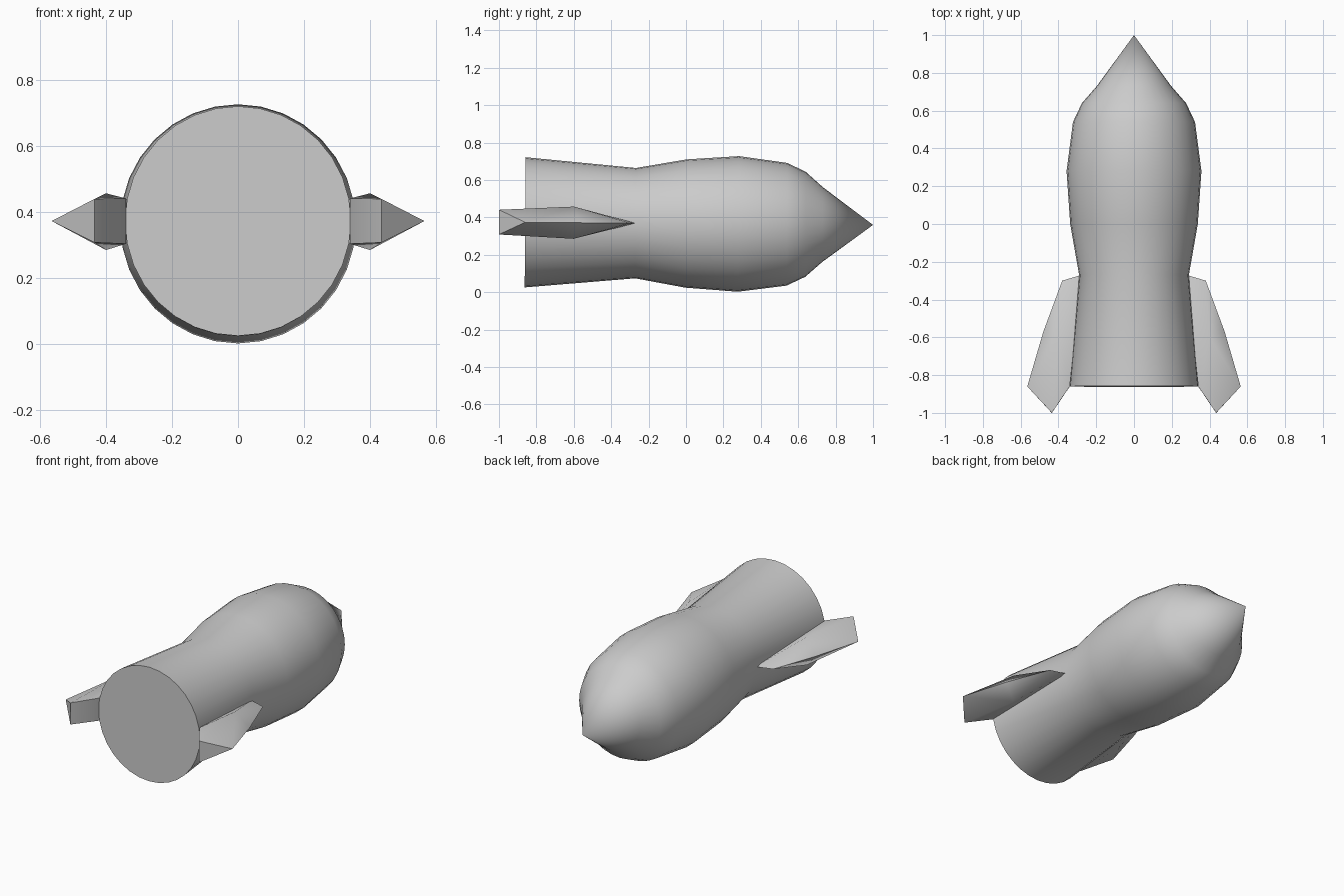
import bpy, bmesh, math
from mathutils import Matrix, Vector

if "Cube" in bpy.data.objects:
    bpy.data.objects.remove(bpy.data.objects["Cube"])

AXIS_Z = 0.367
TILT = Matrix.Translation((0, 0, AXIS_Z)) @ Matrix.Rotation(-0.0075, 4, 'X')


def make_object(name, bm, angle):
    bmesh.ops.transform(bm, matrix=TILT, verts=bm.verts)
    bmesh.ops.recalc_face_normals(bm, faces=bm.faces)
    mesh = bpy.data.meshes.new(name)
    bm.to_mesh(mesh)
    bm.free()
    obj = bpy.data.objects.new(name, mesh)
    bpy.context.collection.objects.link(obj)
    bpy.ops.object.select_all(action='DESELECT')
    obj.select_set(True)
    bpy.context.view_layer.objects.active = obj
    bpy.ops.object.shade_smooth_by_angle(angle=math.radians(angle))
    return obj


# Rocket body: (y, radius) profile swept round the long axis, flat tail cap
PROFILE = [(-0.86, 0.348), (-0.27, 0.295), (0.0, 0.343), (0.28, 0.3625),
           (0.54, 0.328), (0.64, 0.28), (0.73, 0.2)]
SIDES = 32
bm = bmesh.new()
rings = []
for y, r in PROFILE:
    rings.append([bm.verts.new((0.985 * r * math.sin(2 * math.pi * i / SIDES), y,
                                r * math.cos(2 * math.pi * i / SIDES)))
                  for i in range(SIDES)])
nose = bm.verts.new((0, 1.0, 0))
for i in range(SIDES):
    j = (i + 1) % SIDES
    for a, b in zip(rings, rings[1:]):
        bm.faces.new((a[i], a[j], b[j], b[i]))
    bm.faces.new((rings[-1][i], rings[-1][j], nose))
bm.faces.new(rings[0])
make_object("rocket_body", bm, 50)

# Side fins: wedge with a sharp outer edge, half thickness given per point
FIN = [(0.28, -0.27, 0), (0.38, -0.30, 0), (0.48, -0.57, 0), (0.565, -0.86, 0),
       (0.435, -1.0, 0.066), (0.40, -0.60, 0.086), (0.34, -0.86, 0.069)]
for side, label in ((-1, "left_fin"), (1, "right_fin")):
    bm = bmesh.new()
    for x, y, h in FIN:
        for z in {h, -h}:
            bm.verts.new((side * x, y, z))
    bmesh.ops.convex_hull(bm, input=bm.verts)
    make_object(label, bm, 50)
